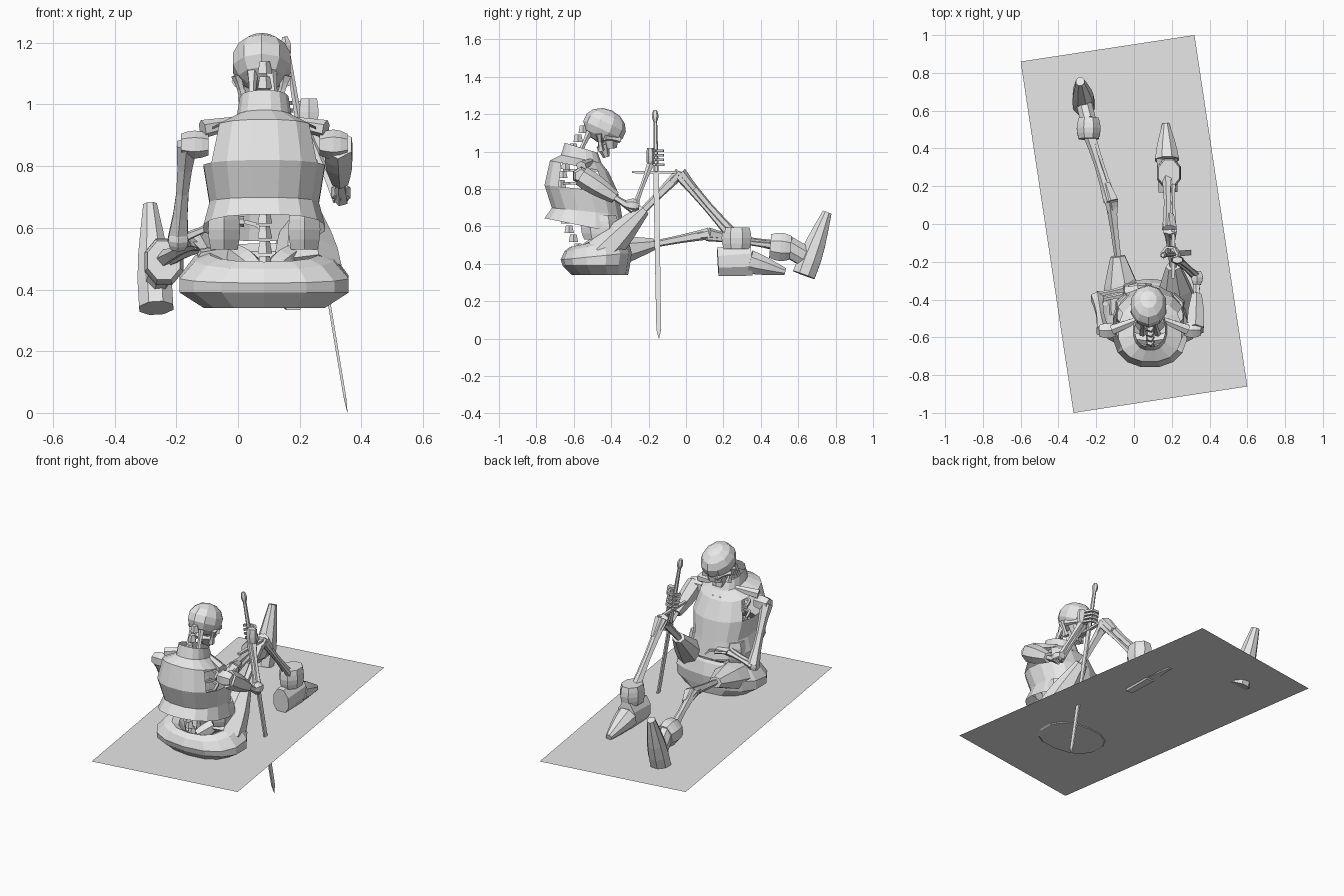
import bpy, bmesh, math
from mathutils import Vector, Matrix

old = bpy.data.objects.get("Cube")
if old:
    bpy.data.objects.remove(old, do_unlink=True)

grey = bpy.data.materials.new("plain_grey")
grey.use_nodes = True
grey.diffuse_color = (.8, .8, .8, 1)
grey.node_tree.nodes["Principled BSDF"].inputs["Base Color"].default_value = grey.diffuse_color


def finish(name, bm):
    bmesh.ops.recalc_face_normals(bm, faces=bm.faces)
    mesh = bpy.data.meshes.new(name)
    bm.to_mesh(mesh)
    bm.free()
    mesh.materials.append(grey)
    obj = bpy.data.objects.new(name, mesh)
    bpy.context.collection.objects.link(obj)


def skin(name, loops, closed=True, is_hole=None):
    """Join rings of points with flat faces, leaving out faces in a hole."""
    bm = bmesh.new()
    rings = [[bm.verts.new(point) for point in loop] for loop in loops]
    for lower, upper in zip(rings, rings[1:]):
        for i in range(len(lower)):
            quad = (lower[i - 1], lower[i], upper[i], upper[i - 1])
            middle = sum((vert.co for vert in quad), Vector()) / len(quad)
            if not (is_hole and is_hole(middle)):
                bm.faces.new(quad)
    if closed:
        bm.faces.new(rings[0])
        bm.faces.new(rings[-1])
    finish(name, bm)


def circle(sides):
    angles = [math.tau * (k + .5) / sides for k in range(sides)]
    return [(math.cos(angle), math.sin(angle)) for angle in angles]


def limb(name, start, end, size, taper=1, bulge=0, flat=1, sides=6):
    """Straight part whose width follows a taper and a bulge; flat scales its height."""
    start, end = Vector(start), Vector(end)
    along = (end - start).normalized()
    up = Vector((0, 1, 0)) if abs(along.z) > .8 else Vector((0, 0, 1))
    side = along.cross(up).normalized()
    over = side.cross(along)
    loops = []
    for step in range(5):
        f = step / 4
        r = size * (1 + (taper - 1) * f) * (1 + bulge * math.sin(math.pi * f))
        centre = start.lerp(end, f)
        loops.append([centre + side * r * c + over * r * flat * s for c, s in circle(sides)])
    skin(name, loops)


def bone(name, start, end, size=.02):
    """Slim shaft with thicker ends."""
    limb(name, start, end, size, bulge=-.4, sides=5)


def shell(name, rings, sides, closed, is_hole=None):
    """Stack of leaning ovals given as height, y, depth, width and lean."""
    loops = []
    for z, y, depth, width, lean in rings:
        loop = []
        for c, s in circle(sides):
            c, s = (math.copysign(abs(value) ** .85, value) for value in (c, s))
            loop.append((MID + width * c, y + depth * s, z + depth * s * lean))
        loops.append(loop)
    skin(name, loops, closed, is_hole)


def offset(point, x=0, y=0, z=0):
    return Vector(point) + Vector((x, y, z))


MID = .085
SIDES = (("left", 1), ("right", -1))

# Ground sheet, turned a little
bm = bmesh.new()
corner, other = Vector((.32, 1, 0)), Vector((.6, -.86, 0))
lift = Vector((0, 0, .345))
bm.faces.new([bm.verts.new(lift + p) for p in (corner, other, -corner, -other)])
finish("ground_sheet", bm)


# Breastplate with open arm holes
def arm_hole(p):
    return abs(p.x - MID) > .15 and .8 < p.z < .95 and abs(p.y + .57) < .09


shell("breastplate", [
    (1.02, -.56, .09, .08, -.3), (.96, -.56, .11, .09, -.2), (.92, -.57, .16, .17, -.2),
    (.8, -.56, .2, .2, -.1), (.68, -.53, .19, .18, -.1), (.6, -.54, .22, .2, -.2)],
    sides=16, closed=False, is_hole=arm_hole)

# Trousers with a rolled open waist
shell("trousers_seat", [
    (.34, -.46, .15, .2, 0), (.39, -.48, .18, .28, 0), (.44, -.48, .19, .28, .1), (.5, -.48, .17, .23, .2),
    (.52, -.47, .15, .18, .2), (.5, -.47, .12, .14, .2), (.42, -.47, .1, .1, 0)], sides=14, closed=True)

# Spine
spine_count = 15
for i in range(spine_count):
    f = i / (spine_count - 1)
    joint = Vector((MID, -.55 - .12 * math.sin(f * math.pi), .42 + .68 * f))
    limb("vertebra", joint, offset(joint, z=.04), .026, taper=.7, sides=5)

# Paired bones and plates of the trunk
skull = Vector((.077, -.435, 1.135))
for label, s in SIDES:
    hip = Vector((MID + s * .13, -.46, .66))
    limb(label + "_hip_plate", hip, offset(hip, z=-.13), .05, bulge=.2, flat=1.7)
    limb(label + "_pelvis_bone", (MID + s * .02, -.56, .46), (MID + s * .1, -.45, .52), .03, bulge=.4)
    limb(label + "_collar_bone", (MID + s * .05, -.5, .95), (MID + s * .2, -.56, .92), .015, taper=2)
    bone(label + "_neck_cord", (MID + s * .04, -.58, .97), offset(skull, s * .03, -.08, -.03))
    jaw_corner = offset(skull, s * .055, -.02, -.13)
    bone(label + "_jaw_hinge", offset(skull, s * .08, -.03, -.04), jaw_corner)
    bone(label + "_cheek_bone", offset(skull, s * .08, 0, -.06), offset(skull, s * .04, .08, -.07))
    for i in range(4):
        arc = [math.pi * k / 4 for k in range(5)]
        points = [Vector((MID + s * (.02 + .11 * math.sin(a)), -.54 - .11 * math.cos(a), .9 - i * .07)) for a in arc]
        for start, end in zip(points, points[1:]):
            limb(label + "_rib", start, end, .01, sides=4)

# Skull bowed forward
bm = bmesh.new()
bmesh.ops.create_uvsphere(bm, u_segments=10, v_segments=7, radius=1, matrix=(
    Matrix.Translation(skull) @ Matrix.Rotation(math.radians(-25), 4, 'X') @ Matrix.Diagonal((.1, .118, .093, 1))))
finish("skull", bm)
limb("upper_face", offset(skull, y=.02, z=-.02), offset(skull, y=.03, z=-.12), .085, taper=.55, flat=.8, sides=8)
limb("jaw", offset(skull, y=-.01, z=-.1), offset(skull, y=.01, z=-.165), .06, taper=.5, flat=.6)


# Sword leaning on its point
def on_sword(z):
    return Vector((.355 - z / 6, -.145 - z / 60, z))


guard = on_sword(.89)
limb("sword_blade", on_sword(.05), guard, .006, taper=1.2, flat=3, sides=4)
limb("sword_point", on_sword(.05), on_sword(0), .006, taper=.1, flat=3, sides=4)
limb("sword_grip", guard, on_sword(1.18), .014, taper=.7)
limb("sword_pommel", on_sword(1.16), on_sword(1.22), .01, bulge=.8)
limb("sword_guard", offset(guard, y=-.13), offset(guard, y=.13), .012, bulge=.2, flat=.7, sides=4)

# Left arm reaching to the sword
shoulder, elbow = Vector((.325, -.56, .87)), Vector((.335, -.28, .69))
hand = on_sword(.93) + Vector((.03, -.03, 0))
limb("left_shoulder_cap", offset(shoulder, x=-.06), offset(shoulder, x=.03), .035, bulge=.4)
limb("left_arm_guard", shoulder, shoulder.lerp(elbow, .65), .05, taper=.6, bulge=.2, flat=1.1)
bone("left_upper_arm", shoulder, elbow, .025)
limb("left_elbow", elbow.lerp(shoulder, .15), offset(elbow, y=.03, z=.02), .022, bulge=.6)
for part, gap in (("inner", -.012), ("outer", .012)):
    bone("left_forearm_" + part, offset(elbow, gap), offset(hand, gap), .02)
limb("left_palm", hand, offset(hand, z=.09), .03, bulge=.2, flat=.6)
for i in range(4):
    grip = on_sword(.93 + i * .025)
    curl = [grip + Vector((math.cos(a), math.sin(a), 0)) * .042 for a in range(-1, 4)]
    for start, end in zip(curl, curl[1:]):
        limb("left_finger", start, end, .009, sides=4)

# Right arm resting on the lap
shoulder, elbow, hand = Vector((-.165, -.565, .87)), Vector((-.195, -.39, .56)), Vector((-.05, -.36, .62))
limb("right_shoulder_cap", offset(shoulder, x=.07), offset(shoulder, x=-.02), .035, bulge=.3)
limb("right_upper_arm", shoulder, elbow, .038, bulge=-.4)
limb("right_elbow", elbow.lerp(shoulder, .1), offset(elbow, z=-.03), .025, bulge=.5)
for part, gap in (("inner", .015), ("outer", -.015)):
    bone("right_forearm_" + part, offset(elbow, y=gap), offset(hand, y=gap))
palm_end = offset(hand, x=.07)
limb("right_palm", hand, palm_end, .03, taper=1.4, flat=.4)
for i in range(4):
    root = offset(palm_end, y=.04 - .025 * i)
    knuckle = offset(root, x=.04, z=-.01)
    limb("right_finger", root, knuckle, .009, sides=4)
    limb("right_fingertip", knuckle, offset(knuckle, x=.03, z=-.03), .009, taper=.6, sides=4)
bone("right_thumb", offset(hand, y=.03), offset(hand, x=.06, y=.06), .012)


def leg(label, hip, knee, ankle, cloth_end):
    """Cloth, thigh, knee and paired shin bones."""
    limb(label + "_thigh_cloth", hip, hip.lerp(knee, cloth_end), .115, taper=.35, bulge=.15, flat=.8, sides=7)
    bone(label + "_thigh_bone", hip, knee, .032)
    limb(label + "_knee_back", knee.lerp(hip, .15), knee, .022, taper=1.9, flat=.8)
    limb(label + "_knee_front", knee, knee.lerp(ankle, .25), .042, taper=.6, flat=.8)
    bone(label + "_shin_bone", offset(knee, -.01), offset(ankle, -.01), .032)
    bone(label + "_calf_bone", offset(knee, .02, -.01, -.02), offset(ankle, .02, -.03), .02)


# Left leg with the knee raised
ankle = Vector((.185, .27, .54))
leg("left", Vector((.23, -.46, .45)), Vector((.19, -.03, .885)), ankle, cloth_end=.55)
limb("left_boot_cuff", offset(ankle, z=.055), offset(ankle, z=-.06), .06, bulge=.15, flat=1.25, sides=8)
limb("left_boot_heel", (.18, .17, .41), (.175, .35, .42), .055, taper=1.1, flat=1.5, sides=8)
limb("left_boot_toe", (.175, .34, .41), (.168, .53, .357), .068, taper=.3, bulge=.1, sides=8)

# Right leg stretched out
ankle = Vector((-.24, .5, .495))
heel, toe = Vector((-.265, .63, .34)), Vector((-.285, .755, .675))
leg("right", Vector((-.05, -.46, .45)), Vector((-.12, .12, .56)), ankle, cloth_end=.5)
limb("right_boot_cuff", offset(ankle, y=-.05), offset(ankle, y=.06, z=-.01), .057, bulge=.2, flat=1.2, sides=8)
limb("right_boot_shaft", offset(ankle, y=.04), heel.lerp(toe, .25), .045, flat=1.3, sides=8)
limb("right_boot", heel, toe, .06, taper=.4, bulge=.25, flat=1.1, sides=8)
